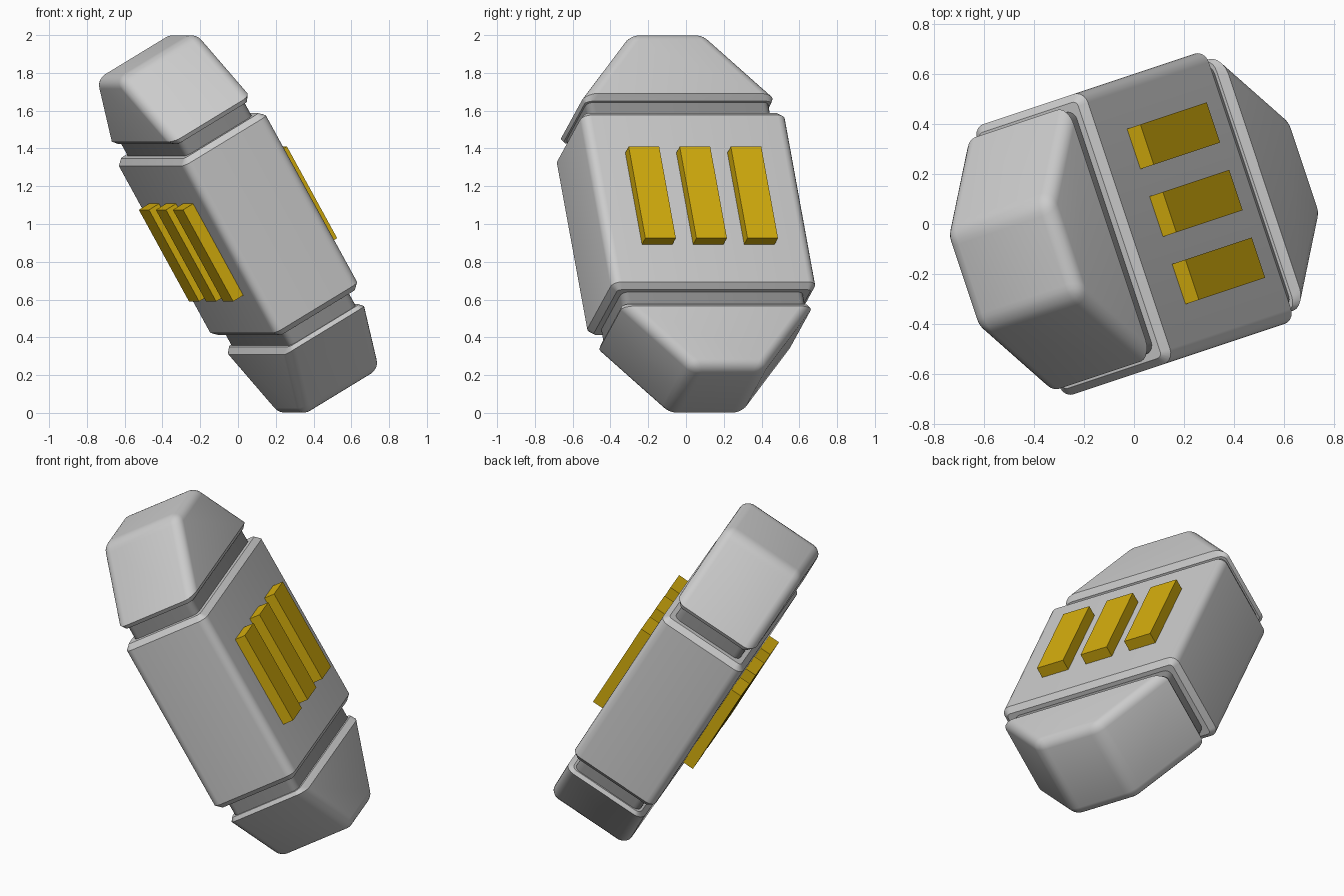
import bpy, bmesh, math
from mathutils import Matrix, Vector

if "Cube" in bpy.data.objects:
    bpy.data.objects.remove(bpy.data.objects["Cube"], do_unlink=True)


def material(name, rgb):
    mat = bpy.data.materials.new(name)
    mat.use_nodes = True
    mat.diffuse_color = (*rgb, 1)
    mat.node_tree.nodes["Principled BSDF"].inputs["Base Color"].default_value = (*rgb, 1)
    return mat


grey = material("light_grey", (0.6, 0.6, 0.6))
dark = material("neck_grey", (0.27, 0.27, 0.27))
yellow = material("yellow", (0.66, 0.42, 0.004))

# The canister leans: local x is thickness, y is width, z is length
turn = math.atan2(1, 3)
POSE = (Matrix.Translation((0, 0, 1)) @ Matrix.Rotation(turn, 4, 'Z')
        @ Matrix.Rotation(math.radians(-30), 4, 'Y'))


def block(name, thick, width, z0, z1, mat, top_width=None,
          round_ends=(), radius=0, chamfer=0, centre=(0, 0, 0), flip=False):
    """Box from z0 to z1, optionally tapered, with rounded sides and chamfered rims."""
    bm = bmesh.new()
    bmesh.ops.create_cube(bm, size=1)
    for v in bm.verts:
        high = v.co.z > 0
        w = top_width if high and top_width else width
        v.co = Vector((v.co.x * thick, v.co.y * w, z1 if high else z0))

    def on_end(e, z):
        return all(abs(v.co.z - z) < 1e-4 for v in e.verts)

    if radius:
        edges = [e for e in bm.edges
                 if not (on_end(e, z0) or on_end(e, z1))
                 or any(on_end(e, z) for z in round_ends)]
        bmesh.ops.bevel(bm, geom=edges, offset=radius, segments=5, profile=0.5,
                        affect='EDGES', clamp_overlap=True)
    if chamfer:
        rims = [z for z in (z0, z1) if z not in round_ends]
        edges = [e for e in bm.edges if any(on_end(e, z) for z in rims)]
        bmesh.ops.bevel(bm, geom=edges, offset=chamfer, segments=1,
                        affect='EDGES', clamp_overlap=True)
    move = Matrix.Translation(centre)
    if flip:
        move = move @ Matrix.Rotation(math.pi, 4, 'X')
    bm.transform(POSE @ move)
    bmesh.ops.recalc_face_normals(bm, faces=bm.faces)
    mesh = bpy.data.meshes.new(name)
    bm.to_mesh(mesh)
    bm.free()
    mesh.materials.append(mat)
    obj = bpy.data.objects.new(name, mesh)
    bpy.context.collection.objects.link(obj)
    bpy.ops.object.select_all(action='DESELECT')
    obj.select_set(True)
    bpy.context.view_layer.objects.active = obj
    bpy.ops.object.shade_smooth_by_angle(angle=math.radians(30))
    return obj


# Main body and the recessed core that shows as a neck at both ends
block("body", 0.54, 1.14, -0.54, 0.54, grey, radius=0.05, chamfer=0.03)
block("neck_core", 0.43, 1.02, -0.66, 0.66, dark, radius=0.04)

# Tapered end caps
for name, flip in (("upper_cap", False), ("lower_cap", True)):
    block(name, 0.515, 1.1, 0.62, 1.03, grey, top_width=0.4,
          round_ends=(1.03,), radius=0.055, chamfer=0.03, flip=flip)

# Three raised bars on each broad face
for side, label in ((1, "left"), (-1, "right")):
    for i in (-1, 0, 1):
        block(f"{label}_bar_{i + 2}", 0.085, 0.17, -0.28, 0.28, yellow,
              centre=(side * 0.2925, i * 0.285, 0))
